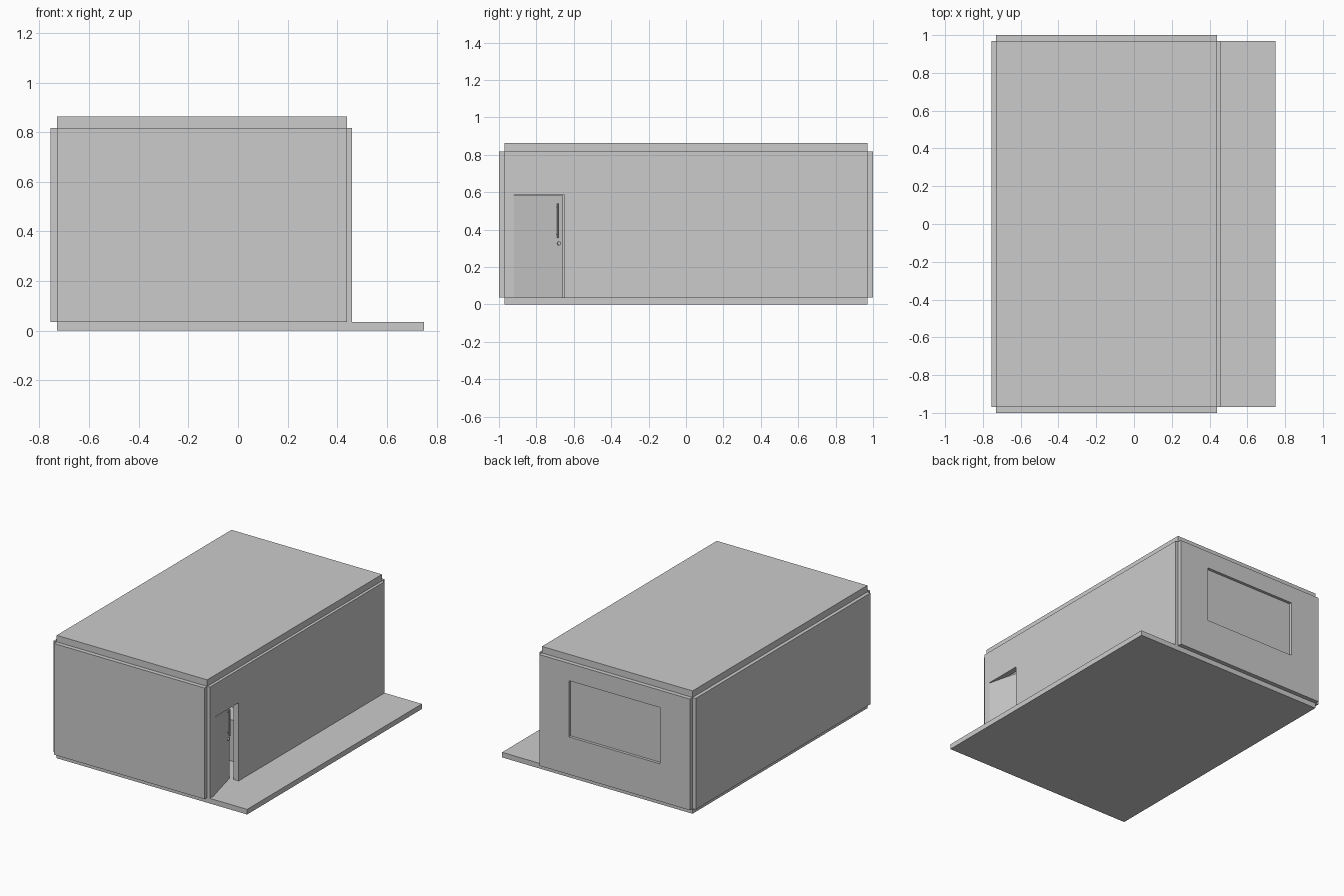
import bpy, math

if "Cube" in bpy.data.objects:
    bpy.data.objects.remove(bpy.data.objects["Cube"])


def box(name, lo, hi, parent=None):
    """Axis-aligned box between two corners."""
    bpy.ops.mesh.primitive_cube_add(size=1, location=[(a + b) / 2 for a, b in zip(lo, hi)])
    ob = bpy.context.object
    ob.name = name
    ob.scale = [b - a for a, b in zip(lo, hi)]
    bpy.ops.object.transform_apply(location=False, rotation=False, scale=True)
    ob.parent = parent
    return ob


def rod(name, radius, start, length, axis, parent=None, sides=16):
    """Cylinder running along x or z from a start point."""
    centre = list(start)
    centre[axis] += length / 2
    rot = (0, math.pi / 2, 0) if axis == 0 else (0, 0, 0)
    bpy.ops.mesh.primitive_cylinder_add(vertices=sides, radius=radius, depth=length,
                                        location=centre, rotation=rot)
    ob = bpy.context.object
    ob.name = name
    bpy.ops.object.shade_smooth_by_angle()
    ob.parent = parent
    return ob


def cut(target, name, lo, hi):
    cutter = box(name, lo, hi)
    cutter.hide_render = True
    cutter.display_type = 'WIRE'
    mod = target.modifiers.new("opening", 'BOOLEAN')
    mod.object = cutter
    mod.operation = 'DIFFERENCE'
    mod.solver = 'EXACT'


X0, X1, Y = -0.73, 0.44, 0.97      # roof footprint
Z0, Z1 = 0.036, 0.817              # wall bottom and top

# Floor slab with porch, and roof
box("floor_slab", (X0, -Y, 0), (0.75, Y, 0.036))
box("roof", (X0, -Y, Z1), (X1, Y, 0.863))

# Walls stand proud of the roof, leaving notched corners
box("front_wall", (X0, -1, Z0), (X1, -0.95, Z1))
back = box("back_wall", (X0, 0.95, Z0), (X1, 1, Z1))
box("left_wall", (-0.755, -Y, Z0), (-0.71, Y, Z1))
right = box("right_wall", (0.42, -Y, Z0), (0.46, Y, Z1))

# Doorway and window openings
cut(right, "doorway_cutter", (0.38, -0.92, -0.1), (0.5, -0.65, 0.585))
cut(back, "window_cutter", (-0.50, 0.9, 0.30), (0.21, 1.1, 0.695))
box("window_pane", (-0.51, 0.965, 0.29), (0.22, 0.98, 0.705))

# Door, hinged at the outer face and slightly open inwards
hinge = bpy.data.objects.new("door_hinge", None)
bpy.context.collection.objects.link(hinge)
hinge.location = (0.458, -0.919, 0)
hinge.rotation_euler = (0, 0, math.radians(14))
box("door", (-0.018, 0, 0.038), (0, 0.27, 0.583), hinge)
rod("door_pull", 0.004, (0.016, 0.236, 0.355), 0.185, 2, hinge)
for z in (0.375, 0.52):
    rod("pull_mount", 0.003, (-0.002, 0.236, z), 0.018, 0, hinge)
rod("door_lock", 0.010, (-0.002, 0.247, 0.326), 0.012, 0, hinge)

# Counter glimpsed through the doorway
box("counter", (0.0, -0.43, 0.036), (0.36, -0.27, 0.325))
